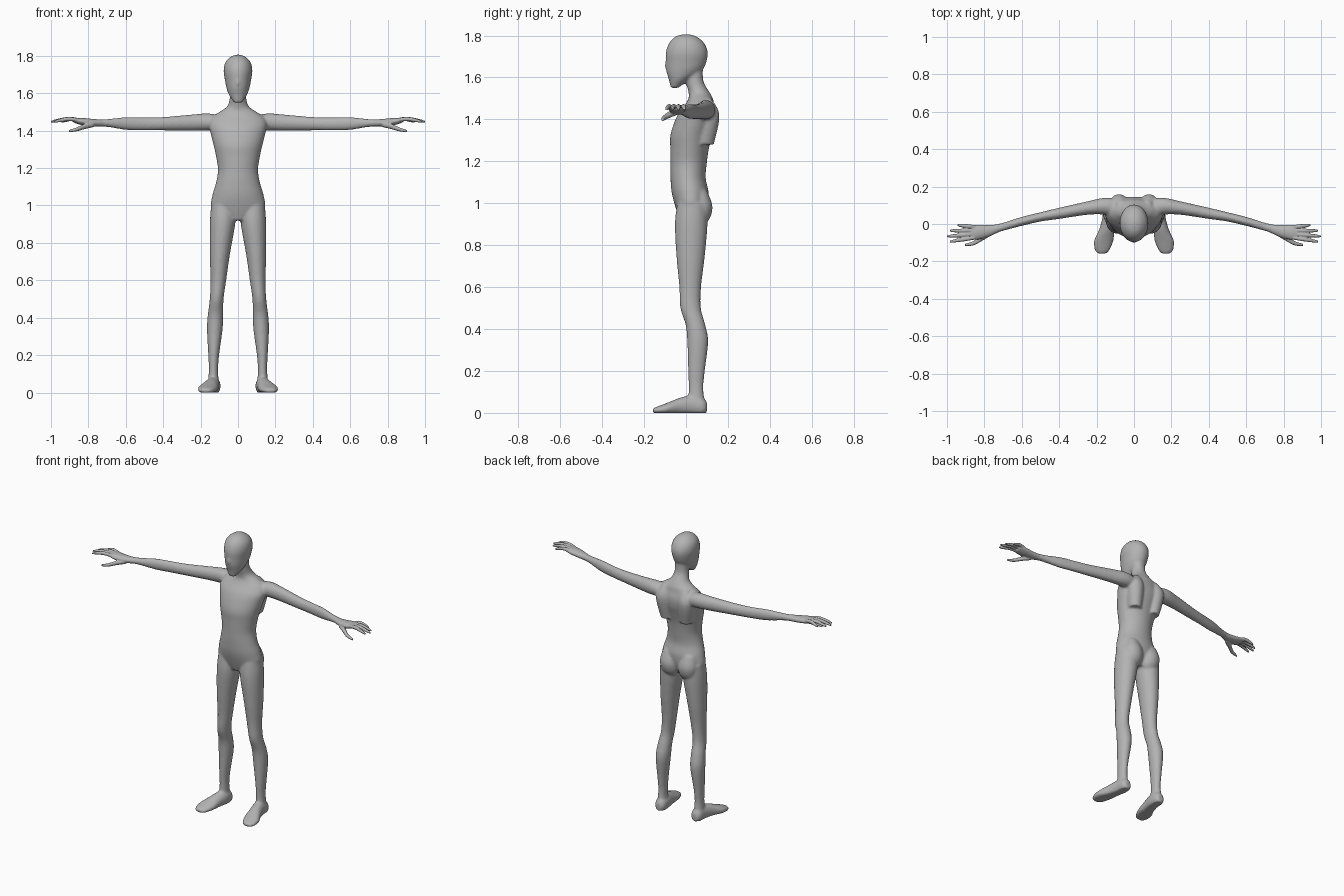
import bpy
import bmesh
import math
from mathutils import Vector

default_cube = bpy.data.objects.get("Cube")
if default_cube:
    bpy.data.objects.remove(default_cube, do_unlink=True)

# One plain colour for the whole figure
grey = bpy.data.materials.new("plain_grey")
grey.use_nodes = True
colour = (0.45, 0.45, 0.45, 1)
grey.diffuse_color = colour
grey.node_tree.nodes["Principled BSDF"].inputs["Base Color"].default_value = colour


def spline(before, start, end, after, t):
    """Catmull-Rom value between two neighbouring section values."""
    slope_in = (end - before) / 2
    slope_out = (after - start) / 2
    drop = start - end
    return ((2 * drop + slope_in + slope_out) * t ** 3
            - (3 * drop + 2 * slope_in + slope_out) * t ** 2
            + slope_in * t + start)


def refine(sections, steps=5):
    """Insert smooth in-between sections."""
    result = []
    last = len(sections) - 1
    for i in range(last):
        group = [sections[max(0, min(last, i + offset))] for offset in (-1, 0, 1, 2)]
        for step in range(steps):
            result.append([spline(*values, step / steps) for values in zip(*group)])
    result.append(sections[last])
    return result


def loft(bm, axis, sections, side=1, sides=24):
    """Skin elliptical sections (x, y, z, radius, radius) set across an axis."""
    first, second = [Vector(directions) for directions in {
        "x": ((0, 1, 0), (0, 0, 1)),
        "y": ((1, 0, 0), (0, 0, 1)),
        "z": ((1, 0, 0), (0, 1, 0))}[axis]]
    rings = []
    for x, y, z, radius_a, radius_b in refine(sections):
        ring = []
        for k in range(sides):
            angle = math.tau * k / sides
            point = (Vector((x, y, z)) + first * radius_a * math.cos(angle)
                     + second * radius_b * math.sin(angle))
            ring.append(bm.verts.new((point.x * side, point.y, max(point.z, 0))))
        rings.append(ring)
    for lower, upper in zip(rings, rings[1:]):
        for k in range(sides):
            n = (k + 1) % sides
            bm.faces.new((lower[k], lower[n], upper[n], upper[k]))
    bm.faces.new(rings[0])
    bm.faces.new(rings[-1])


def finish(bm, name, voxel, smoothing):
    """Fuse the overlapping lofts into one smooth skin."""
    bmesh.ops.recalc_face_normals(bm, faces=bm.faces)
    mesh = bpy.data.meshes.new(name)
    bm.to_mesh(mesh)
    bm.free()
    mesh.materials.append(grey)
    obj = bpy.data.objects.new(name, mesh)
    bpy.context.collection.objects.link(obj)
    fuse = obj.modifiers.new("fuse", "REMESH")
    fuse.mode = "VOXEL"
    fuse.voxel_size = voxel
    fuse.use_smooth_shade = True
    relax = obj.modifiers.new("relax", "SMOOTH")
    relax.factor = 0.5
    relax.iterations = smoothing
    return obj


body = bmesh.new()

# Torso and neck, from the crotch up
torso = [(.02, .92, .05, .05), (.025, .98, .14, .075), (.02, 1.05, .138, .088),
         (.01, 1.12, .118, .084), (.012, 1.19, .107, .087), (.017, 1.26, .117, .092),
         (.025, 1.32, .13, .1), (.042, 1.38, .145, .1), (.055, 1.43, .155, .09),
         (.065, 1.47, .14, .07), (.07, 1.5, .1, .058), (.062, 1.53, .058, .05),
         (.042, 1.58, .043, .042), (.04, 1.65, .043, .04)]
loft(body, "z", [(0, *row) for row in torso], sides=40)

# Head, from the chin up
head = [(-.055, 1.55, .022, .018), (-.032, 1.59, .048, .05), (-.01, 1.63, .062, .084),
        (0, 1.67, .07, .096), (.004, 1.72, .077, .1), (.003, 1.765, .068, .083),
        (0, 1.795, .04, .05), (0, 1.806, .012, .015)]
loft(body, "z", [(0, *row) for row in head], sides=32)

# Slight nose ridge
loft(body, "z", [(0, -.08, 1.7, .006, .01), (0, -.089, 1.655, .011, .014),
                 (0, -.08, 1.635, .007, .01)])

leg = [(.078, .03, 1, .066, .072), (.083, .025, .9, .068, .078),
       (.097, .022, .74, .054, .067), (.105, .02, .6, .042, .052),
       (.114, .022, .5, .037, .049), (.12, .045, .42, .041, .047),
       (.124, .056, .34, .042, .05), (.13, .05, .2, .029, .04),
       (.131, .048, .12, .025, .035), (.132, .05, .04, .03, .04)]
foot = [(.13, .1, .025, .018, .025), (.13, .08, .03, .034, .045),
        (.132, .03, .035, .038, .05), (.145, -.03, .03, .042, .042),
        (.162, -.09, .02, .052, .028), (.17, -.14, .012, .04, .017),
        (.17, -.16, .01, .02, .01)]
arm = [(.08, .085, 1.44, .05, .04), (.16, .095, 1.446, .045, .046),
       (.25, .085, 1.443, .036, .043), (.4, .057, 1.437, .03, .036),
       (.5, .038, 1.436, .025, .035), (.6, .014, 1.438, .024, .034),
       (.7, -.015, 1.441, .022, .021), (.77, -.034, 1.442, .026, .019)]
buttock = [(.06, .06, .89, .025, .02), (.063, .068, .93, .054, .047),
           (.066, .068, .99, .062, .058), (.068, .055, 1.06, .045, .045)]
shoulder_blade = [(.07, .1, 1.5, .02, .02), (.08, .108, 1.42, .05, .052),
                  (.07, .085, 1.28, .04, .048)]

for side in (-1, 1):
    loft(body, "z", leg, side)
    loft(body, "y", foot, side)
    loft(body, "x", arm, side)
    loft(body, "z", buttock, side)
    loft(body, "z", shoulder_blade, side)
finish(body, "body", voxel=0.007, smoothing=6)

# Hands: palm, four fingers given by their tips, and a thumb
palm = [(.72, -.022, 1.441, .02, .018), (.78, -.037, 1.443, .032, .02),
        (.84, -.044, 1.45, .04, .019), (.88, -.045, 1.456, .036, .012)]
finger_tips = [(.945, -.006), (.985, -.036), (1, -.066), (.985, -.094)]
thumb = [(.77, -.05, 1.435, .016, .016), (.82, -.079, 1.422, .016, .014),
         (.86, -.103, 1.408, .012, .011), (.905, -.112, 1.397, .006, .006)]

for side, label in ((-1, "right"), (1, "left")):
    hand = bmesh.new()
    loft(hand, "x", palm, side)
    loft(hand, "x", thumb, side, sides=12)
    for index, (tip_x, tip_y) in enumerate(finger_tips):
        base = Vector((.85, -.016 - .019 * index, 1.456))
        tip = Vector((tip_x, tip_y, 1.447))
        finger = []
        for along, lift, radius in ((0, 0, .01), (.4, .01, .011),
                                    (.8, .005, .009), (1, 0, .005)):
            centre = base.lerp(tip, along)
            finger.append((centre.x, centre.y, centre.z + lift, radius, radius))
        loft(hand, "x", finger, side, sides=12)
    finish(hand, label + "_hand", voxel=0.0035, smoothing=2)
